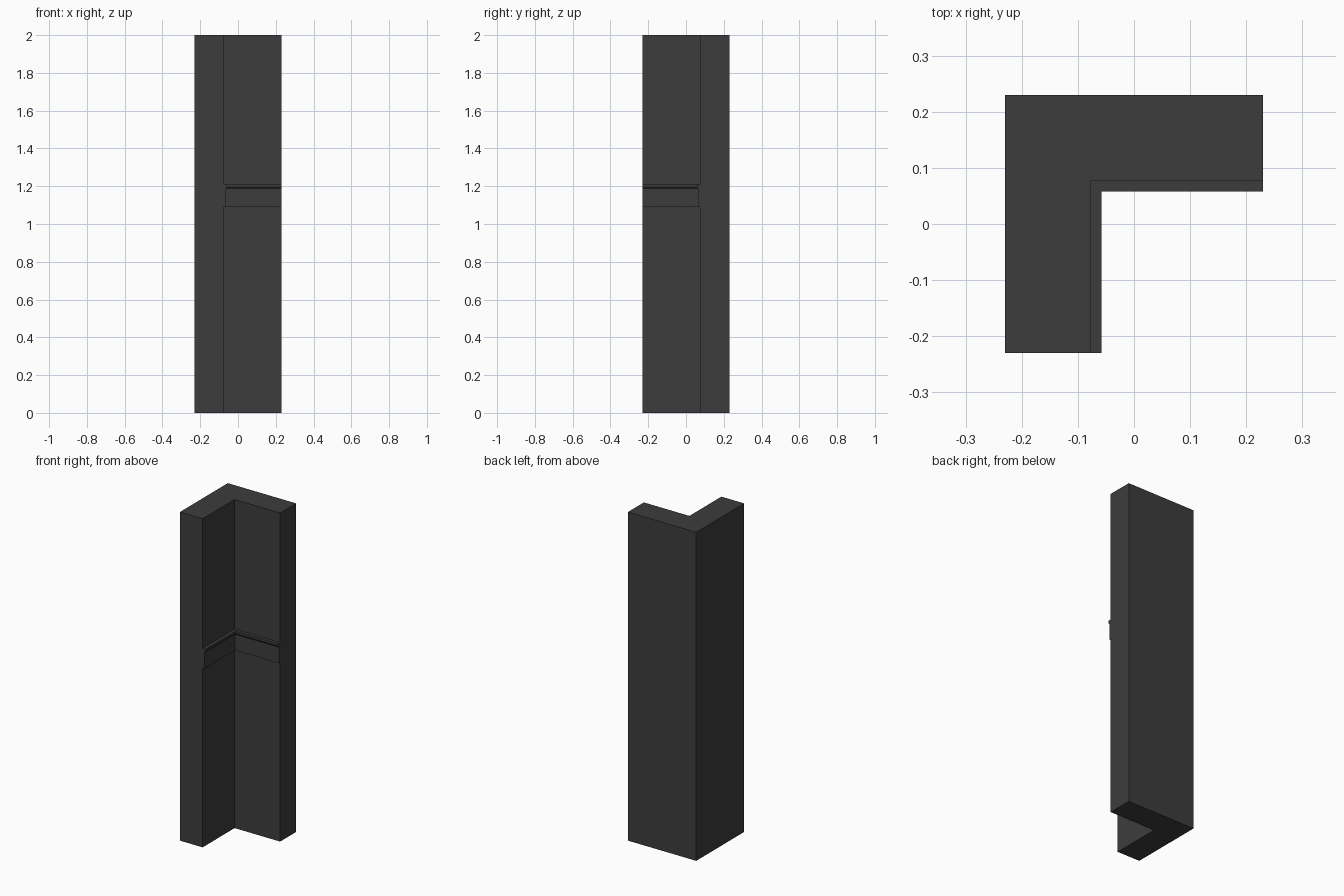
import bpy, bmesh

cube = bpy.data.objects.get("Cube")
if cube:
    bpy.data.objects.remove(cube, do_unlink=True)

HALF = 0.23        # half the width of the corner
INNER = 0.077      # distance of the inner faces from the centre
HEIGHT = 2.0

# Single dark grey paint
grey = bpy.data.materials.new("dark_grey")
color = (0.046, 0.046, 0.046, 1)
grey.diffuse_color = color
grey.use_nodes = True
bsdf = next(n for n in grey.node_tree.nodes if n.type == 'BSDF_PRINCIPLED')
bsdf.inputs["Base Color"].default_value = color


def sweep_corner(name, profile):
    """Sweep a closed (depth, height) profile along the inner L of the corner."""
    bm = bmesh.new()
    rings = [[], [], []]
    for d, z in profile:
        edge = -INNER + d
        for ring, (x, y) in zip(rings, ((edge, -HALF), (edge, -edge), (HALF, -edge))):
            ring.append(bm.verts.new((x, y, z)))
    for a, b in zip(rings, rings[1:]):
        for i in range(len(profile)):
            j = (i + 1) % len(profile)
            bm.faces.new((a[i], a[j], b[j], b[i]))
    bm.faces.new(rings[0])
    bm.faces.new(rings[-1])
    bmesh.ops.recalc_face_normals(bm, faces=bm.faces)
    mesh = bpy.data.meshes.new(name)
    bm.to_mesh(mesh)
    bm.free()
    mesh.materials.append(grey)
    obj = bpy.data.objects.new(name, mesh)
    bpy.context.collection.objects.link(obj)
    return obj


# Two walls meeting in a corner
back = INNER - HALF
sweep_corner("corner_wall", [(back, 0), (0, 0), (0, HEIGHT), (back, HEIGHT)])

# Rail on the inner faces, with a slightly overhanging lip on top
sweep_corner("wall_rail", [(0, 1.09), (0.012, 1.09), (0.012, 1.188),
                           (0.019, 1.197), (0.019, 1.211), (0, 1.211)])
